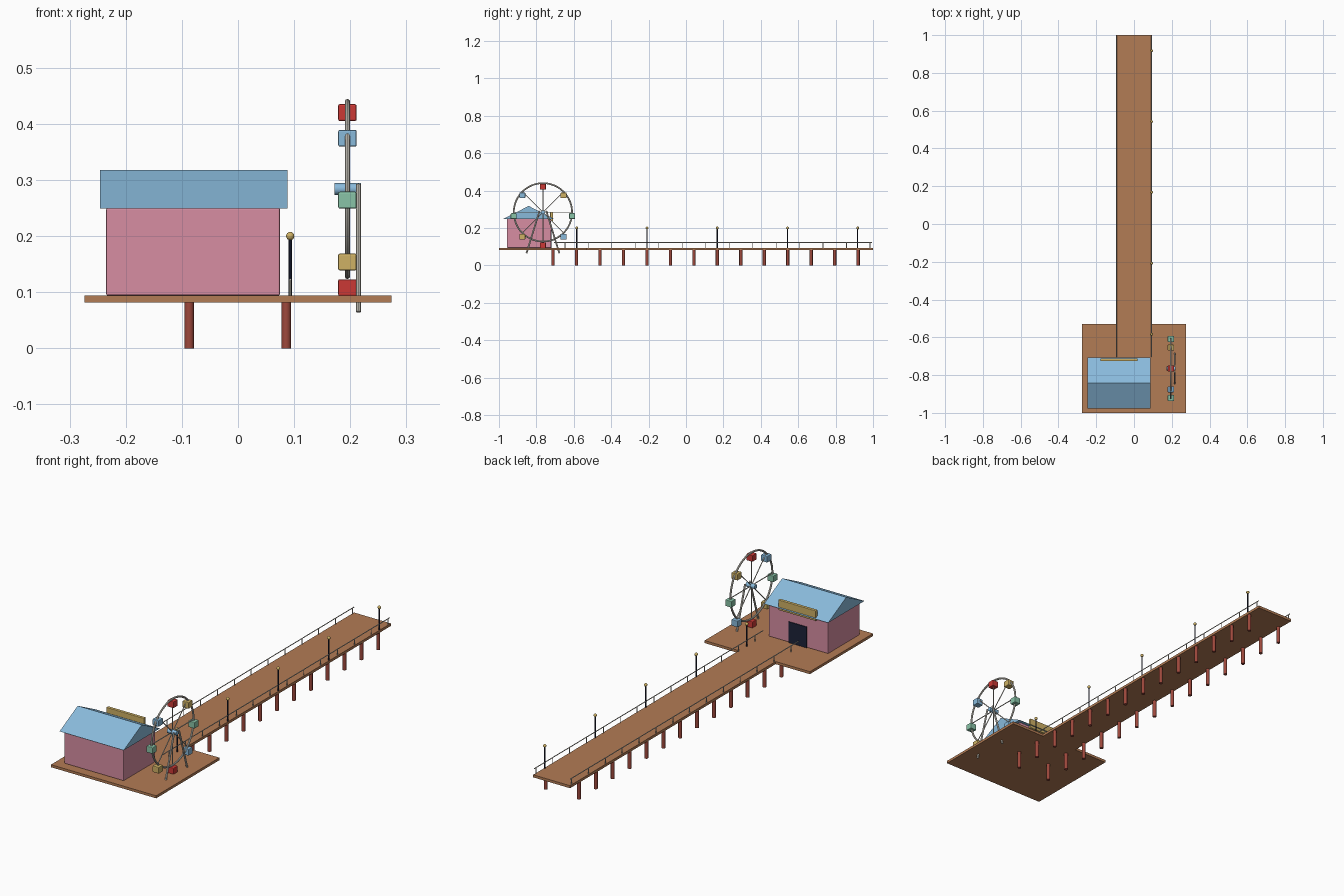
import bpy, math
from mathutils import Vector

if "Cube" in bpy.data.objects:
    bpy.data.objects.remove(bpy.data.objects["Cube"])


def material(name, rgb):
    m = bpy.data.materials.new(name)
    m.diffuse_color = (*rgb, 1)
    m.use_nodes = True
    m.node_tree.nodes["Principled BSDF"].inputs["Base Color"].default_value = m.diffuse_color
    return m


WOOD = material("deck brown", (0.45, 0.20, 0.09))
PINK = material("wall pink", (0.68, 0.27, 0.36))
BLUE = material("sky blue", (0.25, 0.49, 0.71))
RED = material("bright red", (0.60, 0.04, 0.035))
GOLD = material("soft gold", (0.62, 0.44, 0.13))
GREEN = material("mint green", (0.25, 0.55, 0.39))
PILE = material("piling red brown", (0.34, 0.065, 0.045))
NAVY = material("dark navy", (0.012, 0.016, 0.04))
CREAM = material("rail cream", (0.70, 0.67, 0.60))


def finish(ob, name, mat, smooth=True):
    ob.name = name
    ob.data.materials.append(mat)
    if smooth:
        bpy.ops.object.shade_smooth_by_angle(angle=math.radians(35))
    return ob


def box(name, lo, hi, mat, bevel=0):
    lo, hi = Vector(lo), Vector(hi)
    bpy.ops.mesh.primitive_cube_add(size=1, location=(lo + hi) / 2)
    ob = bpy.context.object
    ob.scale = hi - lo
    bpy.ops.object.transform_apply(location=False, rotation=False, scale=True)
    if bevel:
        mod = ob.modifiers.new("soft edges", 'BEVEL')
        mod.width, mod.segments = bevel, 2
    return finish(ob, name, mat, smooth=False)


def rod(name, a, b, r, mat, sides=10):
    a, b = Vector(a), Vector(b)
    d = b - a
    bpy.ops.mesh.primitive_cylinder_add(vertices=sides, radius=r, depth=d.length,
                                        location=(a + b) / 2)
    ob = bpy.context.object
    ob.rotation_euler = d.to_track_quat('Z', 'Y').to_euler()
    return finish(ob, name, mat)


# Decks: long walkway and wide end platform
BOTTOM, TOP = 0.082, 0.094
box("walkway_deck", (-0.096, -0.57, BOTTOM), (0.096, 1.0, TOP), WOOD)
box("platform_deck", (-0.274, -1.0, BOTTOM), (0.274, -0.53, TOP), WOOD)

# Pilings in pairs
STEP = 0.1255
for i in range(14):
    y = -0.711 + i * STEP
    for x in (-0.087, 0.086):
        rod("piling", (x, y, 0), (x, y, BOTTOM + 0.002), 0.0085, PILE, 12)

# Railings on both sides
for x in (-0.093, 0.093):
    rod("hand_rail", (x, -0.705, 0.122), (x, 0.995, 0.122), 0.002, CREAM, 8)
    for i in range(14):
        y = 0.984 - i * STEP
        rod("rail_post", (x, y, TOP - 0.002), (x, y, 0.122), 0.002, CREAM, 8)

# Lamps along the right side
for i in range(5):
    y = 0.918 - i * 0.3755
    rod("lamp_post", (0.093, y, TOP - 0.002), (0.093, y, 0.196), 0.0028, NAVY, 8)
    bpy.ops.mesh.primitive_uv_sphere_add(segments=14, ring_count=8, radius=0.0075,
                                         location=(0.093, y, 0.2))
    finish(bpy.context.object, "lamp_globe", GOLD)

# Hall: walls, gable roof, door and blank sign board facing the walkway
box("hall_walls", (-0.235, -0.957, TOP), (0.075, -0.722, 0.25), PINK, 0.003)
profile = [(-0.976, 0.249), (-0.706, 0.249), (-0.841, 0.318)]
verts = [(x, y, z) for x in (-0.246, 0.088) for y, z in profile]
faces = [(0, 2, 1), (3, 4, 5), (0, 1, 4, 3), (1, 2, 5, 4), (2, 0, 3, 5)]
mesh = bpy.data.meshes.new("hall_roof")
mesh.from_pydata(verts, [], faces)
roof = bpy.data.objects.new("hall_roof", mesh)
bpy.context.collection.objects.link(roof)
mesh.materials.append(BLUE)
box("hall_door", (-0.125, -0.726, TOP), (-0.03, -0.718, 0.192), NAVY)
box("sign_board", (-0.178, -0.726, 0.237), (0.018, -0.711, 0.285), GOLD, 0.002)

# Wheel: rim, hub, spokes and hanging cabins
WX, WY, WZ, R = 0.195, -0.765, 0.284, 0.156
bpy.ops.mesh.primitive_torus_add(major_radius=R, minor_radius=0.0045, major_segments=48,
                                 minor_segments=10, location=(WX, WY, WZ),
                                 rotation=(0, math.pi / 2, 0))
finish(bpy.context.object, "wheel_rim", CREAM)
rod("wheel_hub", (0.172, WY, WZ), (0.219, WY, WZ), 0.0105, BLUE, 16)
cabin_colours = [RED, GOLD, GREEN, BLUE]
for i in range(8):
    a = i * math.pi / 4
    y, z = WY + R * math.sin(a), WZ + R * math.cos(a)
    rod("spoke", (WX, WY, WZ), (WX, y, z), 0.0022, CREAM, 8)
    z -= 0.02
    box("cabin", (WX - 0.0165, y - 0.016, z - 0.015), (WX + 0.0165, y + 0.016, z + 0.015),
        cabin_colours[i % 4], 0.003)

# Wheel legs on the outer side
for s in (-1, 1):
    rod("wheel_leg", (0.215, WY + s * 0.018, 0.292), (0.215, WY + s * 0.088, 0.065),
        0.0045, CREAM, 10)
